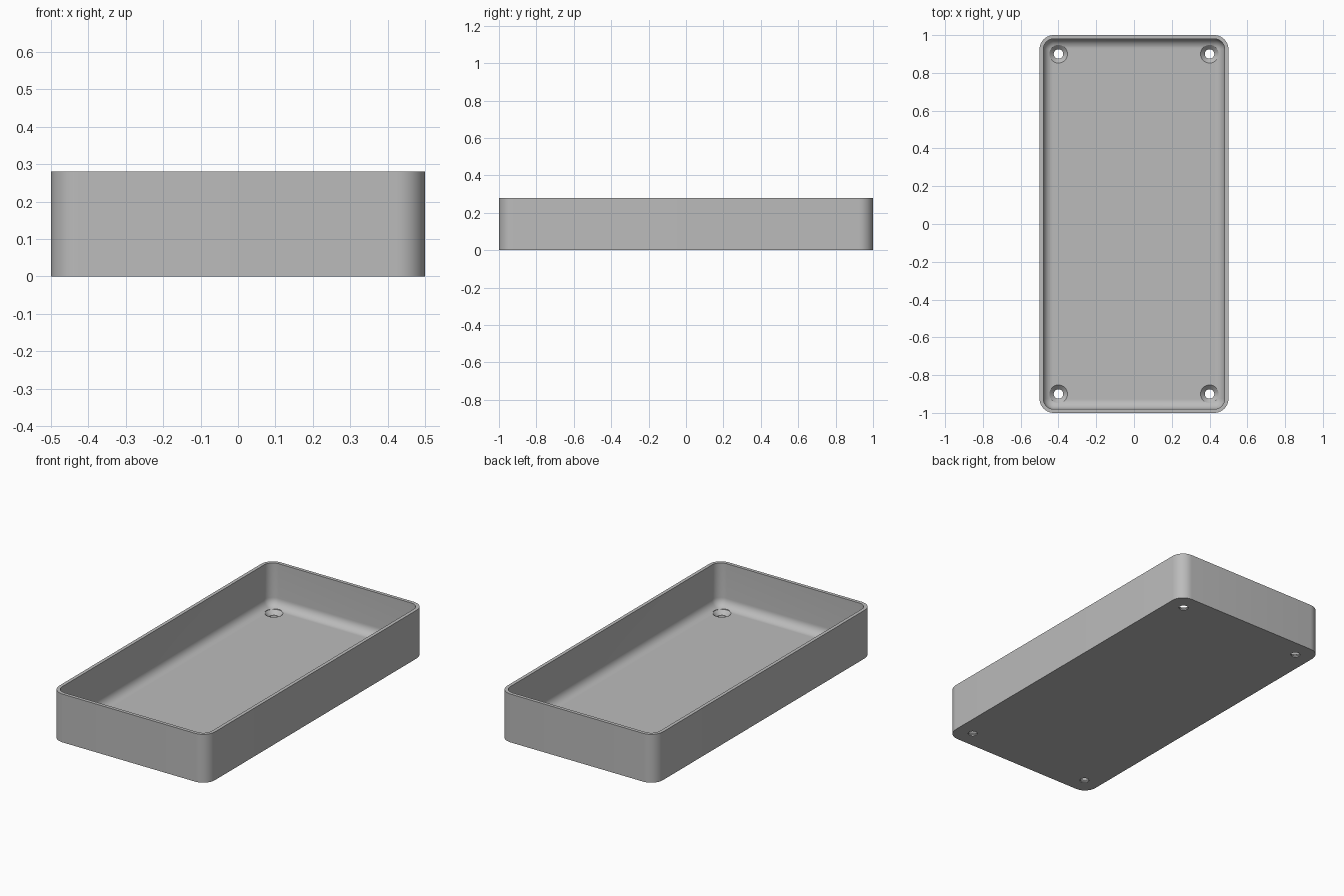
import bpy, bmesh, math

cube = bpy.data.objects.get("Cube")
if cube:
    bpy.data.objects.remove(cube, do_unlink=True)

HALF_X, HALF_Y, HEIGHT = 0.5, 1.0, 0.28
CORNER, WALL, FLOOR, FILLET = 0.075, 0.02, 0.03, 0.05
STEPS = 10

grey = bpy.data.materials.new("plain_grey")
grey.use_nodes = True
colour = (0.5, 0.5, 0.5, 1)
grey.diffuse_color = colour
grey.node_tree.nodes["Principled BSDF"].inputs["Base Color"].default_value = colour


def finish(name, bm):
    bmesh.ops.recalc_face_normals(bm, faces=bm.faces[:])
    mesh = bpy.data.meshes.new(name)
    bm.to_mesh(mesh)
    bm.free()
    mesh.materials.append(grey)
    obj = bpy.data.objects.new(name, mesh)
    bpy.context.collection.objects.link(obj)
    return obj


def loft(bm, rings):
    """Skin a stack of closed rings and cap both ends."""
    loops = [[bm.verts.new(p) for p in ring] for ring in rings]
    n = len(loops[0])
    for a, b in zip(loops, loops[1:]):
        for i in range(n):
            j = (i + 1) % n
            bm.faces.new((a[i], a[j], b[j], b[i]))
    bm.faces.new(loops[0][::-1])
    bm.faces.new(loops[-1])


def rounded_rect(inset, z):
    r = CORNER - inset
    points = []
    for q, (sx, sy) in enumerate([(1, 1), (-1, 1), (-1, -1), (1, -1)]):
        for k in range(STEPS + 1):
            a = (q + k / STEPS) * math.pi / 2
            points.append((sx * (HALF_X - CORNER) + r * math.cos(a),
                           sy * (HALF_Y - CORNER) + r * math.sin(a), z))
    return points


def circle(cx, cy, r, z, n=40):
    return [(cx + r * math.cos(2 * math.pi * k / n),
             cy + r * math.sin(2 * math.pi * k / n), z) for k in range(n)]


# Open tray: outer wall, rim, inner wall, then a fillet into the floor
profile = [(0, 0), (0, HEIGHT), (WALL, HEIGHT)]
for k in range(STEPS + 1):
    a = k / STEPS * math.pi / 2
    profile.append((WALL + FILLET * (1 - math.cos(a)),
                    FLOOR + FILLET * (1 - math.sin(a))))
bm = bmesh.new()
loft(bm, [rounded_rect(*p) for p in profile])
tray = finish("tray", bm)

# Countersunk screw holes in the four floor corners
bm = bmesh.new()
for sx in (-1, 1):
    for sy in (-1, 1):
        loft(bm, [circle(sx * 0.4, sy * 0.9, r, z) for r, z in
                  [(0.025, -0.05), (0.025, 0.007), (0.048, FLOOR), (0.048, 0.1)]])
cutter = finish("hole_cutter", bm)
cutter.hide_render = True

cut = tray.modifiers.new("screw_holes", "BOOLEAN")
cut.operation = "DIFFERENCE"
cut.solver = "EXACT"
cut.object = cutter

# Bake the cut, drop the cutter, and shade with sharp edges kept
bpy.ops.object.select_all(action="DESELECT")
tray.select_set(True)
bpy.context.view_layer.objects.active = tray
bpy.ops.object.modifier_apply(modifier=cut.name)
bpy.data.objects.remove(cutter, do_unlink=True)
bpy.ops.object.shade_smooth_by_angle(angle=math.radians(30))
